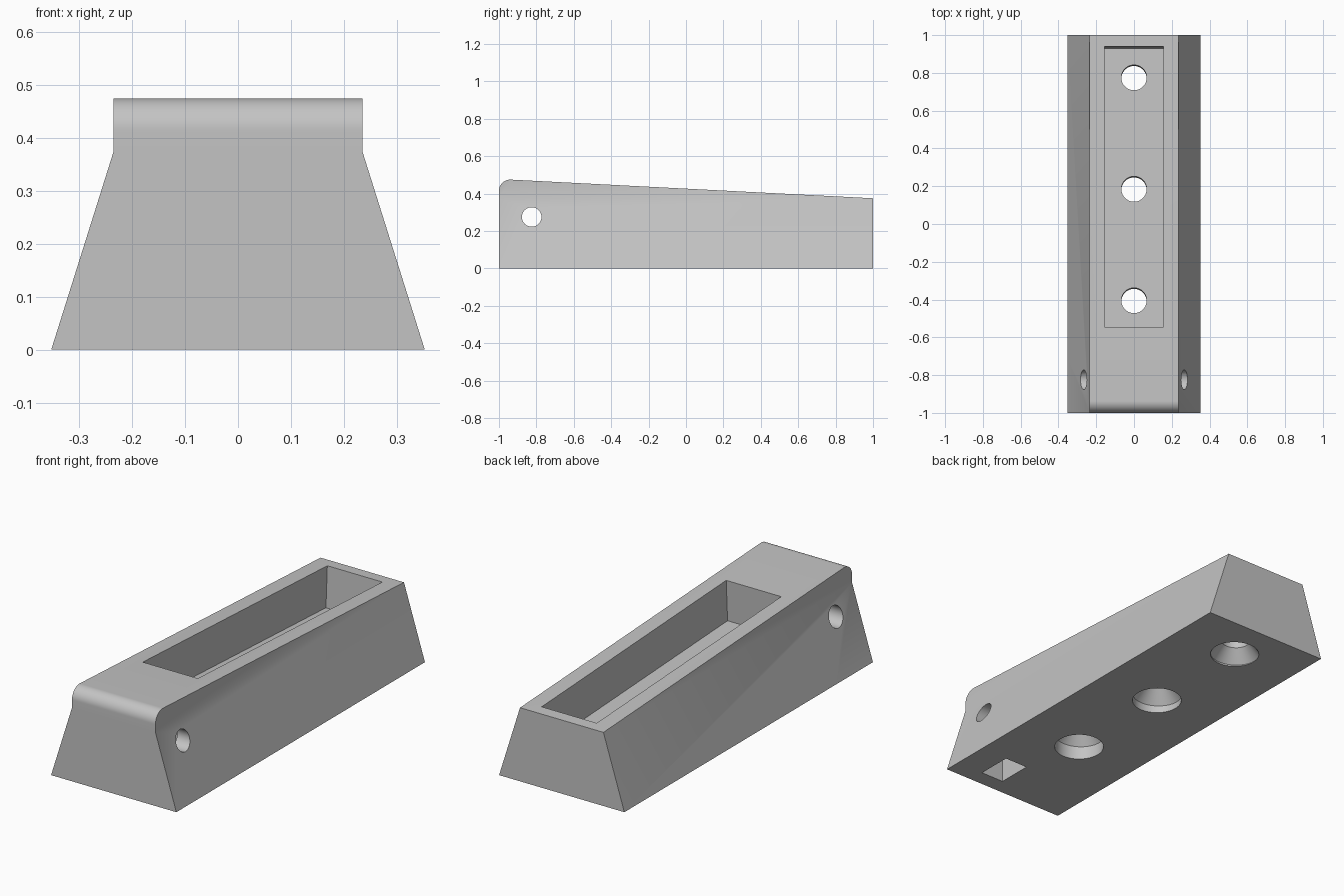
import bpy
import bmesh
from math import atan, cos, sin, pi, radians
from mathutils import Matrix, Vector

cube = bpy.data.objects.get("Cube")
if cube:
    bpy.data.objects.remove(cube, do_unlink=True)

SLOPE = 0.0515          # fall of the top surface from front to back
BACK_Z = 0.375          # height at the back edge
POCKET_DEPTH = 0.21
TILT = Matrix.Rotation(-atan(SLOPE), 4, 'X')

grey = bpy.data.materials.new("grey")
grey.use_nodes = True
grey.diffuse_color = (0.55, 0.55, 0.55, 1)
grey.node_tree.nodes["Principled BSDF"].inputs["Base Color"].default_value = grey.diffuse_color


def top_z(y):
    return BACK_Z + SLOPE * (1 - y)


def finish(name, bm, matrix=Matrix()):
    bmesh.ops.recalc_face_normals(bm, faces=bm.faces)
    bm.transform(matrix)
    mesh = bpy.data.meshes.new(name)
    bm.to_mesh(mesh)
    bm.free()
    mesh.materials.append(grey)
    obj = bpy.data.objects.new(name, mesh)
    bpy.context.collection.objects.link(obj)
    return obj


def prism(name, points, offset, matrix=Matrix()):
    """Extrude a closed outline of 3D points by the given offset."""
    bm = bmesh.new()
    face = bm.faces.new([bm.verts.new(p) for p in points])
    extruded = bmesh.ops.extrude_face_region(bm, geom=[face])
    moved = [v for v in extruded["geom"] if isinstance(v, bmesh.types.BMVert)]
    bmesh.ops.translate(bm, verts=moved, vec=offset)
    return finish(name, bm, matrix)


def box(name, low, high, matrix=Matrix()):
    (x0, y0, z0), (x1, y1, z1) = low, high
    outline = [(x0, y0, z0), (x1, y0, z0), (x1, y1, z0), (x0, y1, z0)]
    return prism(name, outline, (0, 0, z1 - z0), matrix)


def turned(name, profile, matrix, sides=64):
    """Closed solid of revolution about local z from (radius, height) pairs."""
    bm = bmesh.new()
    rings = [[bm.verts.new((r * cos(2 * pi * i / sides), r * sin(2 * pi * i / sides), z))
              for i in range(sides)] for r, z in profile]
    for a, b in zip(rings, rings[1:]):
        for i in range(sides):
            j = (i + 1) % sides
            bm.faces.new((a[i], a[j], b[j], b[i]))
    bm.faces.new(rings[0])
    bm.faces.new(rings[-1])
    return finish(name, bm, matrix)


def combine(target, cutter, operation='DIFFERENCE'):
    mod = target.modifiers.new(cutter.name, 'BOOLEAN')
    mod.operation = operation
    mod.solver = 'EXACT'
    mod.object = cutter
    bpy.ops.object.select_all(action='DESELECT')
    bpy.context.view_layer.objects.active = target
    target.select_set(True)
    bpy.ops.object.modifier_apply(modifier=mod.name)
    bpy.data.objects.remove(cutter, do_unlink=True)


# Body: tapered cross-section trimmed by the sloping side profile
half = [(0.353, 0), (0.235, BACK_Z), (0.235, 0.6)]
section = half + [(-x, z) for x, z in reversed(half)]
body = prism("wedge_body", [(x, -1.2, z) for x, z in section], (0, 2.4, 0))

radius = 0.06
centre_y = -1 + radius
centre_z = top_z(centre_y) - radius * (1 + SLOPE ** 2) ** 0.5
start, end = pi, pi / 2 - atan(SLOPE)
side = [(1, -0.0), (1, BACK_Z)]
for i in range(17):
    a = end + (start - end) * i / 16
    side.append((centre_y + radius * cos(a), centre_z + radius * sin(a)))
side.append((-1, 0))
trim = prism("side_trim", [(-0.5, y, z) for y, z in side], (1, 0, 0))
combine(body, trim, 'INTERSECT')

# Long pocket, square to the sloping top
pocket_y = 0.1975
place = Matrix.Translation(Vector((0, pocket_y, top_z(pocket_y)))) @ TILT
combine(body, box("pocket", (-0.155, -0.7435, -POCKET_DEPTH), (0.155, 0.7435, 0.2), place))

# Three screw holes, countersunk from below
for y in (-0.405, 0.185, 0.775):
    place = Matrix.Translation(Vector((0, y, top_z(y) - POCKET_DEPTH))) @ TILT
    profile = [(0.067, 0.05), (0.067, -0.107), (0.119, -0.175), (0.119, -0.4)]
    combine(body, turned("screw_hole", profile, place))

# Cross bolt hole and its nut slot, open to the underside
bolt_y, bolt_z = -0.825, 0.275
place = Matrix.Translation(Vector((0, bolt_y, bolt_z))) @ Matrix.Rotation(pi / 2, 4, 'Y')
combine(body, turned("bolt_hole", [(0.052, -0.5), (0.052, 0.5)], place))
combine(body, box("nut_slot", (0.07, bolt_y - 0.091, -0.1), (0.2, bolt_y + 0.091, bolt_z + 0.09)))

bpy.ops.object.shade_smooth_by_angle(angle=radians(25))
